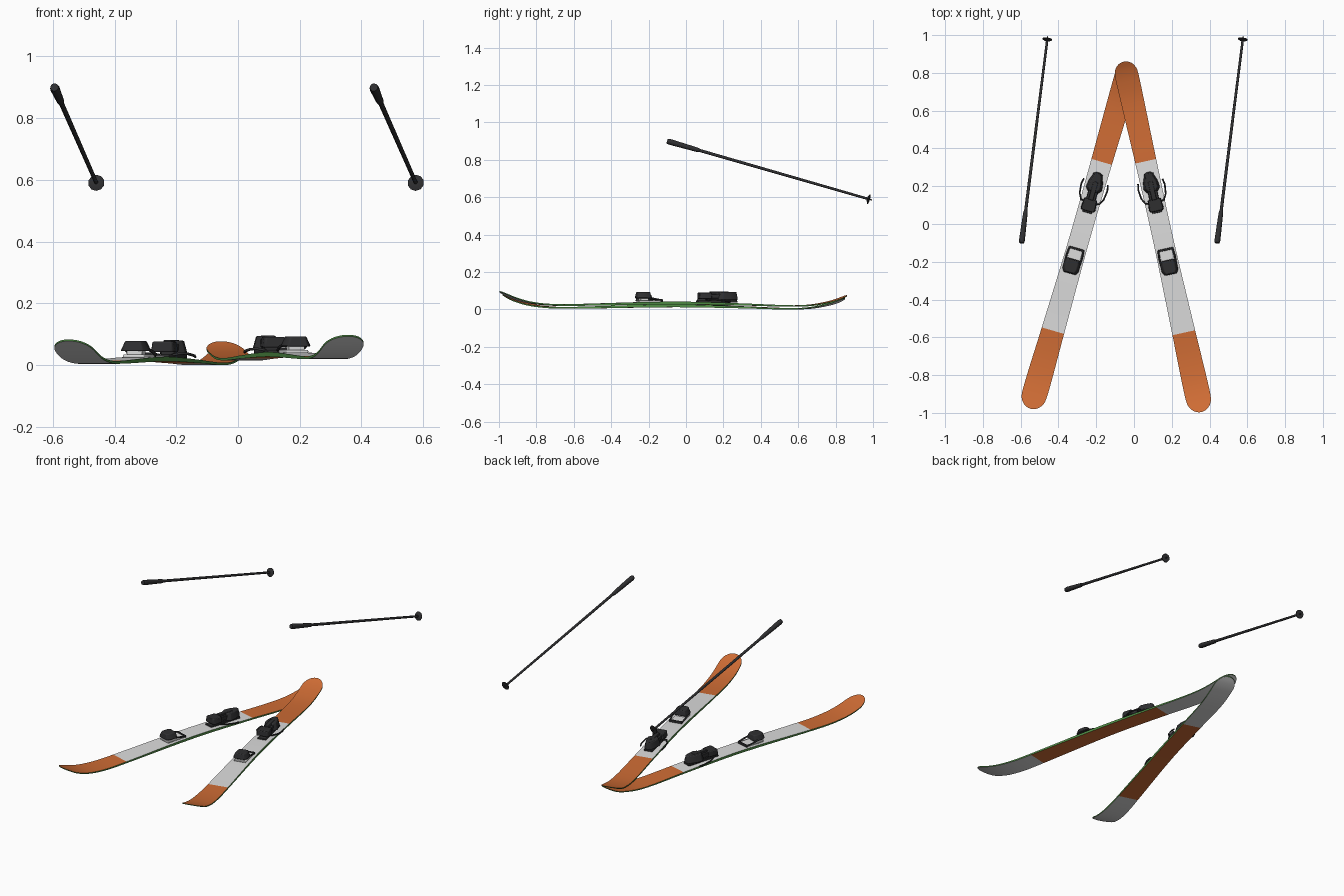
import bpy, bmesh, math
from mathutils import Matrix, Vector

cube = bpy.data.objects.get("Cube")
if cube:
    bpy.data.objects.remove(cube, do_unlink=True)


def material(name, r, g, b):
    m = bpy.data.materials.new(name)
    m.diffuse_color = (r, g, b, 1)
    m.use_nodes = True
    m.node_tree.nodes["Principled BSDF"].inputs["Base Color"].default_value = (r, g, b, 1)
    return m


WHITE = material("white", 0.72, 0.72, 0.72)
ORANGE = material("orange", 0.62, 0.15, 0.035)
GREEN = material("green", 0.08, 0.27, 0.06)
BLACK = material("black", 0.028, 0.028, 0.03)


def finish(name, bm, mats, matrix, bevel=0):
    bmesh.ops.recalc_face_normals(bm, faces=bm.faces)
    mesh = bpy.data.meshes.new(name)
    bm.to_mesh(mesh)
    bm.free()
    for m in mats:
        mesh.materials.append(m)
    ob = bpy.data.objects.new(name, mesh)
    bpy.context.collection.objects.link(ob)
    ob.matrix_world = matrix
    if bevel:
        mod = ob.modifiers.new("bevel", "BEVEL")
        mod.width = bevel
        mod.segments = 2
    bpy.ops.object.select_all(action="DESELECT")
    ob.select_set(True)
    bpy.context.view_layer.objects.active = ob
    bpy.ops.object.shade_smooth_by_angle(angle=math.radians(40))
    return ob


def sample(points, t):
    """Smooth curve through (t, value) points."""
    n = len(points)
    i = max(k for k in range(n - 1) if points[k][0] <= t or k == 0)

    def slope(k):
        a, b = points[max(k - 1, 0)], points[min(k + 1, n - 1)]
        return (b[1] - a[1]) / (b[0] - a[0])
    (t0, a), (t1, b) = points[i], points[i + 1]
    h = t1 - t0
    u = min(max((t - t0) / h, 0), 1)
    return (a * (1 + 2 * u) * (1 - u) ** 2 + b * u * u * (3 - 2 * u)
            + h * slope(i) * u * (1 - u) ** 2 + h * slope(i + 1) * u * u * (u - 1))


# Ski: rocker line, side cut and thickness along its length
HALF = 0.95
BASE = [(-.95, .078), (-.88, .046), (-.8, .022), (-.71, .009), (-.6, .004), (0, .012),
        (.4, .006), (.63, 0), (.75, .004), (.85, .021), (.91, .039), (.95, .057)]
WIDTH = [(-.95, .062), (-.84, .067), (-.52, .061), (0, .053), (.41, .056), (.85, .062), (.95, .06)]
THICK = [(-.95, .005), (-.6, .009), (0, .015), (.5, .009), (.95, .005)]
FRONT_SEAM, BACK_SEAM = -.52, .41


def ski(matrix):
    rows = 72
    stations = [-HALF * math.cos(math.pi * i / rows) for i in range(rows + 1)]
    for seam in (FRONT_SEAM, BACK_SEAM):
        stations[min(range(rows), key=lambda i: abs(stations[i] - seam))] = seam
    bm = bmesh.new()
    rings = []
    for v in stations:
        end = min(1, (HALF - abs(v)) / .075)
        w = sample(WIDTH, v) * (1 - (1 - end) ** 2.3) ** .5 + .0005
        z, t = sample(BASE, v), sample(THICK, v)
        xs = (-1, -.35, .35, 1)
        rings.append([bm.verts.new((w * x, v, z + t)) for x in xs]
                     + [bm.verts.new((w * x, v, z)) for x in reversed(xs)])
    for r, (a, b) in enumerate(zip(rings, rings[1:])):
        mid = (stations[r] + stations[r + 1]) / 2
        centre = FRONT_SEAM < mid < BACK_SEAM
        for k in range(8):
            j = (k + 1) % 8
            f = bm.faces.new((a[k], a[j], b[j], b[k]))
            if k in (3, 7):
                f.material_index = 2          # sidewall
            else:                             # deck and base swap colours
                f.material_index = int(centre == (k > 3))
    for ring in (rings[0], rings[-1]):
        bm.faces.new(ring).material_index = 2
    finish("ski", bm, (WHITE, ORANGE, GREEN), matrix)


def prism(name, half_plan, z0, z1, matrix, mat=BLACK, top=1.0, bevel=.003):
    """Mirrored plan outline of (half width, length) points, raised and narrowed at the top."""
    plan = half_plan + [(-x, y) for x, y in reversed(half_plan)]
    cy = sum(y for _, y in plan) / len(plan)
    bm = bmesh.new()
    low = [bm.verts.new((x, y, z0)) for x, y in plan]
    high = [bm.verts.new((x * top, cy + (y - cy) * (1 + top) / 2, z1)) for x, y in plan]
    bm.faces.new(low)
    bm.faces.new(high)
    n = len(plan)
    for i in range(n):
        j = (i + 1) % n
        bm.faces.new((low[i], low[j], high[j], high[i]))
    return finish(name, bm, (mat,), matrix, bevel)


def box(name, w, y0, y1, z0, z1, matrix, **kw):
    return prism(name, [(w, y0), (w, y1)], z0, z1, matrix, **kw)


def tube(name, points, radius, matrix):
    cu = bpy.data.curves.new(name, "CURVE")
    cu.dimensions = "3D"
    cu.bevel_depth = radius
    cu.bevel_resolution = 1
    cu.use_fill_caps = True
    sp = cu.splines.new("POLY")
    sp.points.add(len(points) - 1)
    for p, co in zip(sp.points, points):
        p.co = (*co, 1)
    cu.materials.append(BLACK)
    ob = bpy.data.objects.new(name, cu)
    bpy.context.collection.objects.link(ob)
    ob.matrix_world = matrix


def bindings(m):
    # Toe piece: pale pedestal, tapered jaw, open frame behind it
    box("toe_pedestal", .036, -.195, -.07, .024, .034, m, mat=WHITE)
    box("toe_post", .026, -.185, -.14, .032, .05, m, mat=WHITE)
    prism("toe_jaw", [(.034, -.205), (.046, -.185), (.046, -.145), (.036, -.125)],
          .045, .078, m, top=.68, bevel=.004)
    box("toe_crossbar", .04, -.075, -.064, .025, .04, m)
    for s in (-1, 1):
        tube("toe_rail", [(s * .04, -.15, .05), (s * .042, -.11, .042), (s * .038, -.068, .034)], .005, m)
    # Heel piece: track, cup, neck, domed housing, brake arms
    box("heel_track", .026, .13, .345, .022, .034, m)
    box("heel_post", .022, .2, .31, .032, .05, m)
    prism("heel_cup", [(.034, .138), (.04, .15), (.036, .205)], .042, .076, m, top=.88, bevel=.004)
    box("heel_neck", .025, .195, .27, .044, .068, m)
    prism("heel_housing", [(.028, .24), (.045, .262), (.04, .3), (.024, .342), (.012, .352)],
          .036, .079, m, top=.7, bevel=.004)
    box("heel_lever", .013, .2, .3, .066, .081, m)
    for s in (-1, 1):
        tube("brake_arm", [(s * .02, .185, .032), (s * .05, .19, .038), (s * .066, .22, .036),
                           (s * .072, .27, .03), (s * .066, .3, .026)], .0045, m)


for x, y, z, turn in ((-.285, -.065, 0, -16.1), (.151, -.068, .015, 12.5)):
    place = Matrix.Translation((x, y, z)) @ Matrix.Rotation(math.radians(turn), 4, "Z")
    ski(place)
    bindings(place)


# Poles: each part is a cone section along the pole axis
def section(name, z0, z1, r0, r1, sides, matrix):
    bm = bmesh.new()
    bmesh.ops.create_cone(bm, cap_ends=True, segments=sides, radius1=r0, radius2=r1, depth=z1 - z0,
                          matrix=Matrix.Translation((0, 0, (z0 + z1) / 2)))
    finish(name, bm, (BLACK,), matrix)


for x in (-.595, .44):
    top, tip = Vector((x, -.1, .9)), Vector((x + .137, .985, .588))
    axis = tip - top
    n = axis.length
    m = Matrix.Translation(top) @ axis.to_track_quat("Z", "Y").to_matrix().to_4x4()
    section("pole_shaft", .1, n - .01, .0085, .0065, 12, m)
    section("pole_grip", 0, .015, .013, .0155, 12, m)
    section("pole_grip", .015, .165, .0155, .012, 12, m)
    section("pole_grip", .165, .18, .012, .0095, 12, m)
    section("pole_basket", n - .016, n - .009, .014, .027, 10, m)
    section("pole_basket", n - .009, n - .005, .027, .026, 10, m)
    section("pole_tip", n - .01, n + .01, .006, .002, 8, m)
